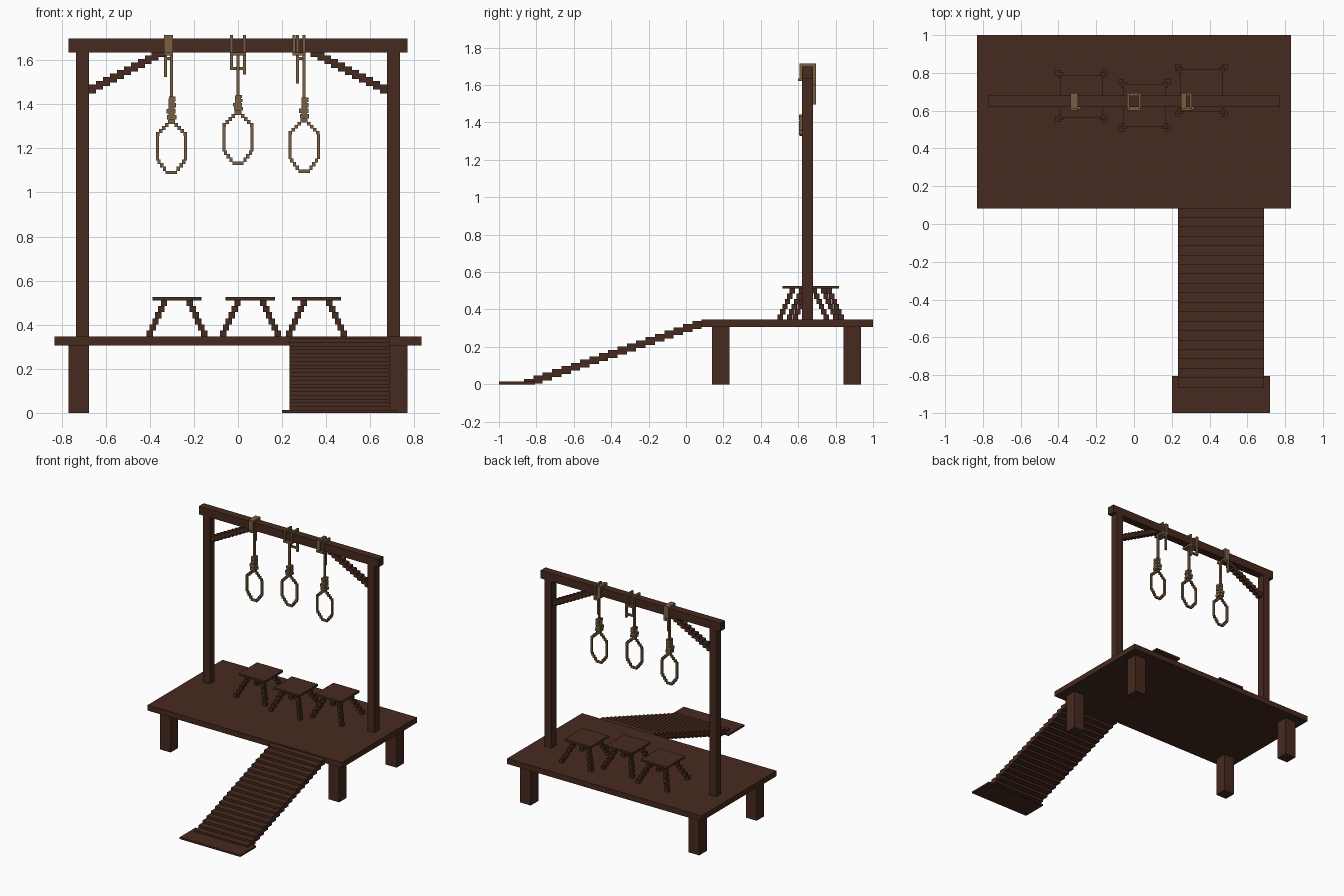
import bpy, bmesh

if "Cube" in bpy.data.objects:
    bpy.data.objects.remove(bpy.data.objects["Cube"])


def material(name, rgb):
    m = bpy.data.materials.new(name)
    m.diffuse_color = (*rgb, 1)
    m.use_nodes = True
    m.node_tree.nodes["Principled BSDF"].inputs["Base Color"].default_value = m.diffuse_color
    return m


WOOD = material("dark_brown_wood", (0.061, 0.0225, 0.013))
ROPE = material("tan_rope", (0.19, 0.115, 0.055))


def boxes(name, mat, items):
    """One object made of boxes given as (x0, x1, y0, y1, z0, z1)."""
    bm = bmesh.new()
    for x0, x1, y0, y1, z0, z1 in items:
        vs = bmesh.ops.create_cube(bm, size=1)["verts"]
        for v in vs:
            v.co = (x1 if v.co.x > 0 else x0,
                    y1 if v.co.y > 0 else y0,
                    z1 if v.co.z > 0 else z0)
    me = bpy.data.meshes.new(name)
    bm.to_mesh(me)
    bm.free()
    me.materials.append(mat)
    ob = bpy.data.objects.new(name, me)
    bpy.context.collection.objects.link(ob)
    return ob


def mirror_x(b):
    return (-b[1], -b[0], *b[2:])


# Platform and its four legs
boxes("platform_deck", WOOD, [(-0.832, 0.832, 0.082, 1.0, 0.305, 0.347)])
for y in (0.14, 0.842):
    leg = (0.675, 0.768, y, y + 0.093, 0, 0.306)
    boxes("platform_leg", WOOD, [leg])
    boxes("platform_leg", WOOD, [mirror_x(leg)])

# Posts, beam and stepped braces
post = (0.675, 0.735, 0.62, 0.679, 0.306, 1.637)
boxes("post_right", WOOD, [post])
boxes("post_left", WOOD, [mirror_x(post)])
boxes("top_beam", WOOD, [(-0.769, 0.769, 0.62, 0.679, 1.635, 1.698)])
N = 11
brace = []
for i in range(N):
    x = 0.675 - i * 0.0315
    z = 1.45 + i * 0.0165
    brace.append((x - 0.0315, x, 0.628, 0.67, z, z + 0.04))
boxes("brace_right", WOOD, brace)
boxes("brace_left", WOOD, [mirror_x(b) for b in brace])

# Stepped ramp and foot plate
STEPS = 19
run, rise = 0.95 / STEPS, 0.0172
ramp = []
for i in range(STEPS):
    y = -0.866 + i * run
    top = 0.029 + i * rise
    ramp.append((0.233, 0.688, y, y + run, max(0.0, top - 0.042), top))
boxes("ramp", WOOD, ramp)
boxes("ramp_foot_plate", WOOD, [(0.2, 0.72, -1.0, -0.806, 0, 0.014)])


# Stools with splayed stepped legs
def stool(cx, cy):
    h = 0.112
    boxes("stool_seat", WOOD, [(cx - h, cx + h, cy - h, cy + h, 0.511, 0.526)])
    legs = []
    n, w = 6, 0.029
    dz = (0.512 - 0.346) / n
    for sx in (-1, 1):
        for sy in (-1, 1):
            for i in range(n):
                d = 0.044 + i * 0.013
                x, y = cx + sx * (d + w / 2), cy + sy * (d + w / 2)
                z = 0.512 - (i + 1) * dz
                legs.append((x - w / 2, x + w / 2, y - w / 2, y + w / 2, z, z + dz))
    boxes("stool_legs", WOOD, legs)


stool(-0.277, 0.677)
stool(0.056, 0.627)
stool(0.356, 0.707)

# Rope loops
T = 0.0136            # rope thickness
Y0, Y1 = 0.624, 0.640  # hanging rope depth


def noose(cx, top, strands, tail, knot):
    """strands: (x offset, lowest z at the back); tail: (x0, x1, z) of a back crossing."""
    parts = []
    for dx, zb in strands:
        x0, x1 = cx + dx - T / 2, cx + dx + T / 2
        parts += [(x0, x1, 0.608, 0.694, 1.697, 1.714),
                  (x0, x1, 0.608, 0.62, 1.63, 1.7),
                  (x0, x1, 0.679, 0.694, zb, 1.7)]
    xs = [cx + s[0] for s in strands]
    parts.append((min(xs) - T / 2, max(xs) + T / 2, 0.600, 0.694, 1.622, 1.635))
    parts.append((cx + tail[0], cx + tail[1], 0.679, 0.694, tail[2], tail[2] + T))
    # hanging rope
    parts.append((cx - T / 2, cx + T / 2, Y0, Y1, top, 1.63))
    boxes("hanging_rope", ROPE, parts)
    # knot coils
    coils = []
    pitch = knot / 4
    for i, dx in enumerate((0.002, -0.002, 0.005, 0.004)):
        z = top + 0.002 + i * pitch
        w = 0.021 if i < 2 else 0.015
        coils.append((cx + dx - w, cx + dx + w, 0.605, 0.65, z, z + pitch * 0.8))
    coils.append((cx - 0.013, cx + 0.013, 0.61, 0.646, top, top + knot * 0.9))
    boxes("knot", ROPE, coils)
    # stepped eight-sided loop
    ring = [(0, T / 2, top - T, top)]
    for i in range(5):
        ring.append((i * T, i * T + T * 1.15, top - (i + 1) * T - 0.004, top - i * T))
    zs, zb = top - 5 * T, top - 5 * T - 0.115
    ring.append((0.0575, 0.071, zb, zs))
    for i in range(3):
        x = 0.049 - i * 0.0125
        ring.append((x, x + T * 1.1, zb - (i + 1) * 0.016, zb - i * 0.016 + 0.004))
    low = zb - 0.048
    ring.append((0, 0.026, low - T, low + 0.001))
    full = []
    for a, b, z0, z1 in ring:
        full += [(cx + a, cx + b, Y0, Y1, z0, z1), (cx - b, cx - a, Y0, Y1, z0, z1)]
    boxes("rope_loop", ROPE, full)


noose(-0.302, 1.328, [(-0.027, 1.525), (-0.0135, 1.63), (0, 1.6)], (-0.034, 0.007, 1.6), 0.11)
noose(0.0, 1.37, [(-0.03, 1.56), (0.03, 1.535)], (-0.037, 0.037, 1.555), 0.075)
noose(0.3, 1.334, [(-0.045, 1.63), (-0.03, 1.495), (0, 1.6)], (-0.037, 0.007, 1.6), 0.1)
